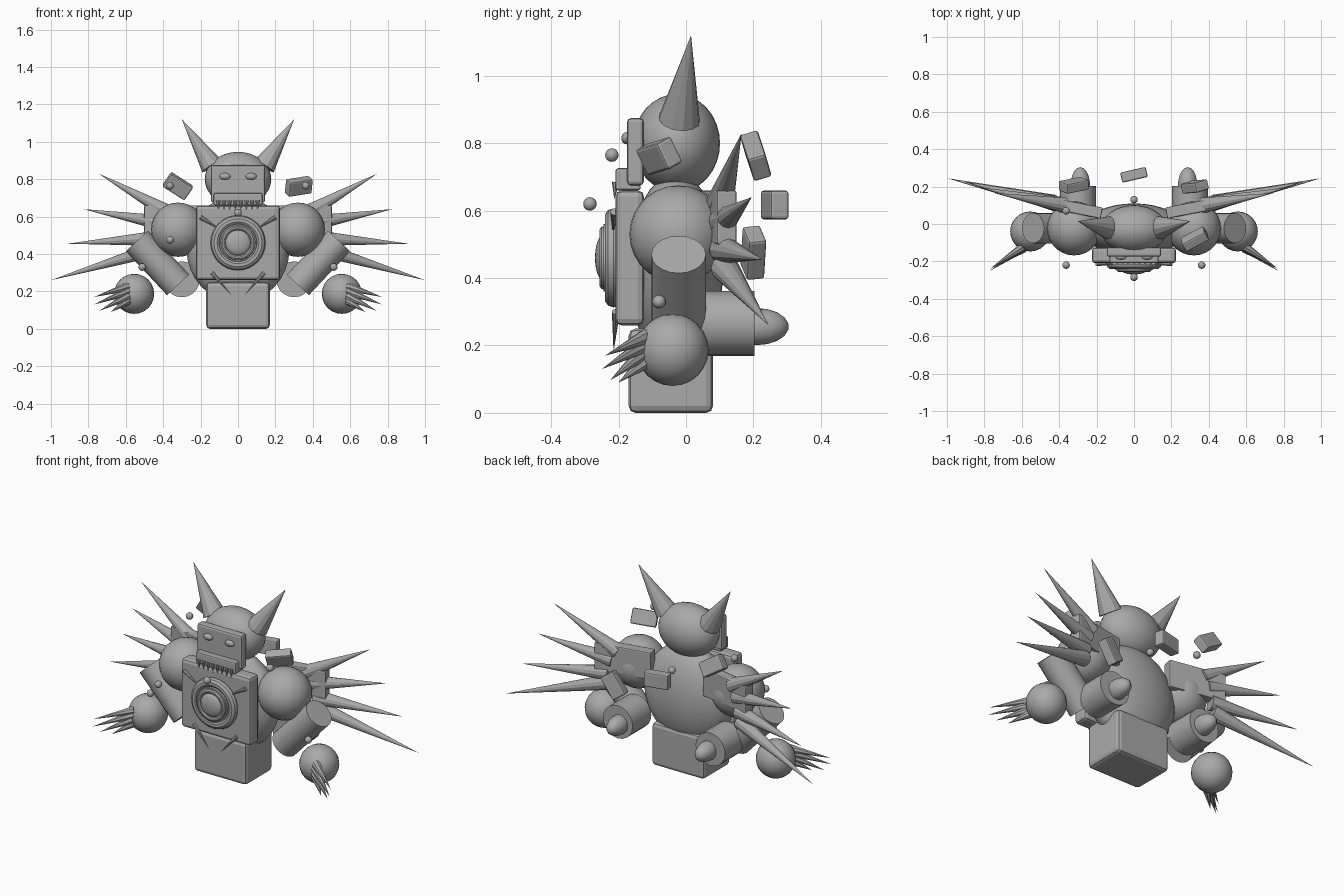
import bpy, math
from mathutils import Vector, Matrix

if "Cube" in bpy.data.objects:
    bpy.data.objects.remove(bpy.data.objects["Cube"])

grey = bpy.data.materials.new("stone_grey")
grey.diffuse_color = (0.4, 0.4, 0.4, 1)
grey.use_nodes = True
grey.node_tree.nodes["Principled BSDF"].inputs["Base Color"].default_value = grey.diffuse_color


def finish(name, smooth=True):
    ob = bpy.context.object
    ob.name = name
    ob.data.materials.append(grey)
    if smooth:
        bpy.ops.object.shade_smooth_by_angle(angle=math.radians(35))
    return ob


def ball(name, loc, radii, seg=24):
    bpy.ops.mesh.primitive_uv_sphere_add(segments=seg, ring_count=seg // 2, radius=1, location=loc)
    bpy.context.object.scale = radii
    bpy.ops.object.transform_apply(location=False, rotation=False)
    return finish(name)


def box(name, loc, size, rot=(0, 0, 0), bevel=0.012):
    bpy.ops.mesh.primitive_cube_add(size=1, location=loc, rotation=[math.radians(a) for a in rot])
    bpy.context.object.scale = size
    bpy.ops.object.transform_apply(location=False, rotation=False)
    ob = finish(name, False)
    m = ob.modifiers.new("bevel", 'BEVEL')
    m.width, m.segments = bevel, 2
    return ob


def rod(name, a, b, r1, r2=0.0, sides=12, smooth=False):
    """Cone or cylinder running from point a to point b."""
    a, b = Vector(a), Vector(b)
    d = b - a
    bpy.ops.mesh.primitive_cone_add(vertices=sides, radius1=r1, radius2=r2, depth=d.length)
    ob = bpy.context.object
    ob.matrix_world = Matrix.Translation((a + b) / 2) @ d.to_track_quat('Z', 'Y').to_matrix().to_4x4()
    return finish(name, smooth)


def ring(name, loc, major, minor):
    bpy.ops.mesh.primitive_torus_add(location=loc, rotation=(math.pi / 2, 0, 0), major_radius=major,
                                     minor_radius=minor, major_segments=32, minor_segments=10)
    return finish(name)


# Body, pelvis and chest plate
ball("torso", (0, -0.03, 0.425), (0.275, 0.14, 0.285), 32)
box("pelvis", (0, -0.045, 0.125), (0.34, 0.25, 0.25), bevel=0.02)
box("chest_plate", (0, -0.167, 0.46), (0.45, 0.085, 0.4), bevel=0.018)

# Round chest core
ring("core_outer_ring", (0, -0.215, 0.46), 0.12, 0.027)
rod("core_disc", (0, -0.2, 0.46), (0, -0.245, 0.46), 0.105, 0.1, 32, True)
ring("core_inner_ring", (0, -0.243, 0.46), 0.08, 0.014)
ball("core_lens", (0, -0.245, 0.46), (0.068, 0.025, 0.068))

# Head, face plate, jaw and teeth
ball("head", (0, -0.028, 0.8), (0.178, 0.129, 0.146), 32)
box("face_plate", (0, -0.15, 0.775), (0.29, 0.05, 0.2), bevel=0.012)
box("jaw", (0, -0.172, 0.693), (0.26, 0.075, 0.066), bevel=0.008)
for i in range(8):
    x = -0.105 + i * 0.03
    rod("tooth", (x, -0.208, 0.685), (x, -0.213, 0.635), 0.012, sides=8)

for s in (-1, 1):
    ball("eye", (s * 0.07, -0.176, 0.815), (0.03, 0.016, 0.018), 16)
    rod("horn", (s * 0.14, -0.02, 0.87), (s * 0.3, 0.015, 1.12), 0.062)
    # Thin spikes at the chest plate corners
    rod("chest_spike_upper", (s * 0.2, -0.213, 0.597), (s * 0.085, -0.217, 0.525), 0.012, sides=8)
    rod("chest_spike_lower", (s * 0.14, -0.208, 0.3), (s * 0.035, -0.215, 0.18), 0.012, sides=8)

    # Arms: shoulder, arm drum, hand and claws
    ball("shoulder", (s * 0.32, -0.023, 0.53), (0.145,) * 3, 28)
    rod("arm", (s * 0.54, -0.022, 0.47), (s * 0.32, -0.022, 0.235), 0.081, 0.081, 20, True)
    ball("hand", (s * 0.555, -0.04, 0.187), (0.107,) * 3)
    for bz, by, tip in ((0.225, -0.12, (0.77, -0.24, 0.17)), (0.2, -0.125, (0.77, -0.25, 0.13)),
                        (0.175, -0.13, (0.74, -0.225, 0.097)), (0.15, -0.125, (0.68, -0.2, 0.09))):
        rod("claw", (s * 0.59, by, bz), (s * tip[0], tip[1], tip[2]), 0.024, sides=8)

    # Rear pods with rounded ends
    rod("rear_pod", (s * 0.3, 0.03, 0.265), (s * 0.3, 0.203, 0.265), 0.096, 0.096, 20, True)
    ball("pod_nozzle", (s * 0.287, 0.21, 0.256), (0.052, 0.095, 0.055), 18)

    # Back wing panels with spikes fanned outward
    box("wing_panel", (s * 0.335, 0.09, 0.58), (0.33, 0.06, 0.16), (0, 0, s * 11), 0.006)
    for base, tip in (((0.37, 0.1, 0.62), (0.745, 0.165, 0.83)), ((0.4, 0.105, 0.565), (0.825, 0.195, 0.64)),
                      ((0.42, 0.11, 0.485), (0.91, 0.227, 0.455)), ((0.43, 0.115, 0.43), (1.0, 0.245, 0.26))):
        rod("wing_spike", (s * base[0], base[1], base[2]), (s * tip[0], tip[1], tip[2]), 0.042)

# Floating slabs
for loc, rot in (((0.325, -0.08, 0.762), (25, -8, 28)), ((-0.322, 0.207, 0.763), (20, 32, 12)),
                 ((0, 0.263, 0.617), (0, 0, 13)), ((0.325, 0.2, 0.475), (10, -55, 5))):
    box("floating_slab", loc, (0.14, 0.055, 0.085), rot, 0.008)

# Small floating orbs
for loc in ((0, -0.285, 0.62), (0, 0.13, 0.62), (0.362, -0.22, 0.765), (-0.363, -0.22, 0.475),
            (-0.363, 0.07, 0.765), (0.363, 0.07, 0.475), (0.512, -0.08, 0.33), (-0.512, -0.08, 0.33)):
    ball("orb", loc, (0.02,) * 3, 16)
